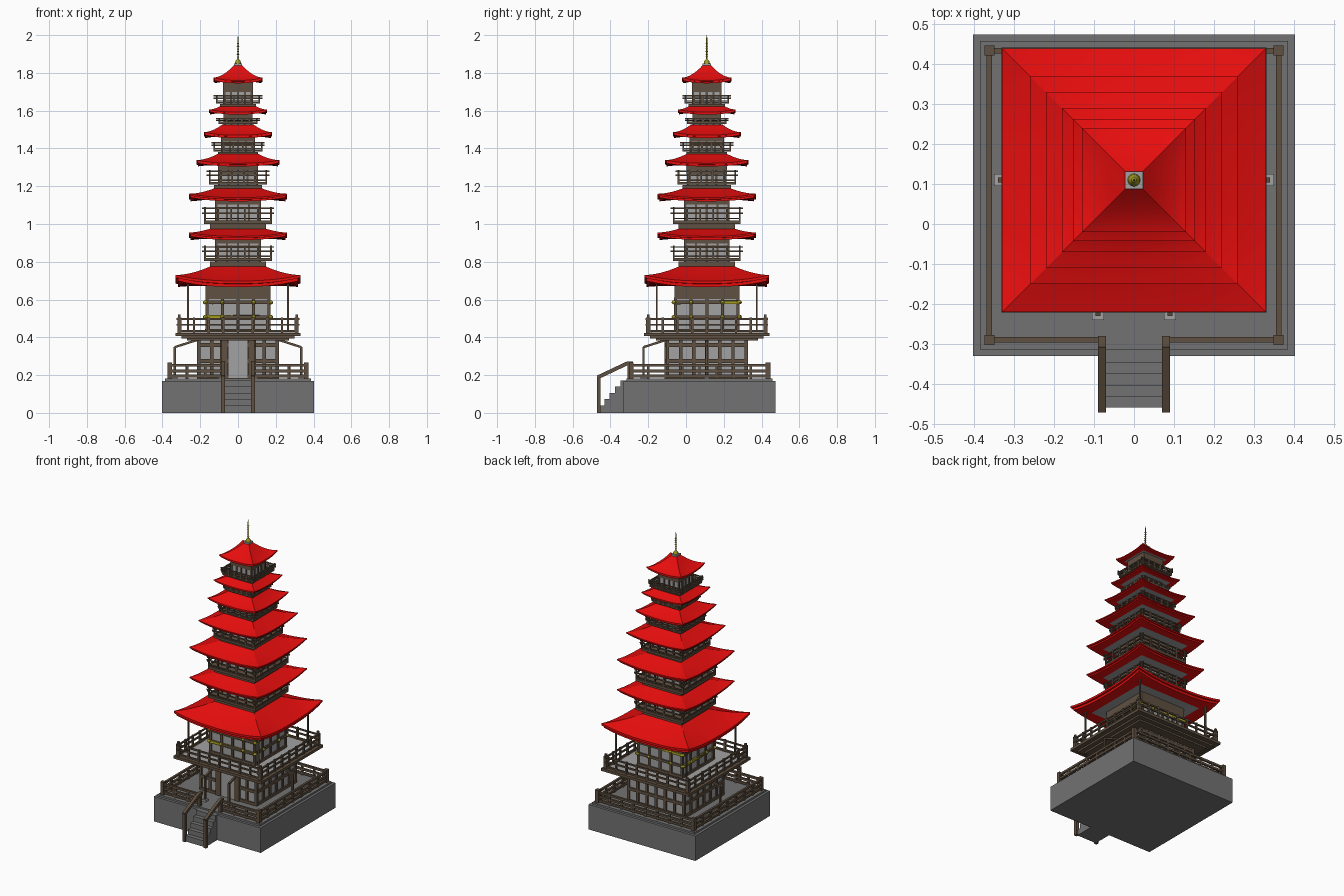
import bpy, bmesh
from math import pi, radians
from mathutils import Matrix, Vector

if "Cube" in bpy.data.objects:
    bpy.data.objects.remove(bpy.data.objects["Cube"])

TOWER_Y = 0.11   # tower axis
BASE_Y = 0.072   # plinth centre


def material(name, rgb):
    m = bpy.data.materials.new(name)
    m.use_nodes = True
    m.diffuse_color = (*rgb, 1)
    m.node_tree.nodes["Principled BSDF"].inputs["Base Color"].default_value = (*rgb, 1)
    return m


RED = material("red tile", (0.8, 0.004, 0.004))
STONE = material("grey stone", (0.17, 0.17, 0.17))
PLASTER = material("light grey plaster", (0.36, 0.36, 0.36))
WOOD = material("brown wood", (0.115, 0.08, 0.052))
GOLD = material("dull gold", (0.36, 0.32, 0.015))


def finish(bm, name, mats, y=TOWER_Y, smooth=False):
    mesh = bpy.data.meshes.new(name)
    bm.to_mesh(mesh)
    bm.free()
    ob = bpy.data.objects.new(name, mesh)
    ob.location.y = y
    for m in mats:
        mesh.materials.append(m)
    bpy.context.collection.objects.link(ob)
    if smooth:
        bpy.ops.object.select_all(action="DESELECT")
        ob.select_set(True)
        bpy.context.view_layer.objects.active = ob
        bpy.ops.object.shade_smooth_by_angle(angle=radians(35))
    return ob


def box(bm, lo, hi):
    lo, hi = Vector(lo), Vector(hi)
    mat = Matrix.Translation((lo + hi) / 2) @ Matrix.Diagonal((*(hi - lo), 1))
    bmesh.ops.create_cube(bm, size=1, matrix=mat)


def slab(bm, half, z0, z1):
    box(bm, (-half, -half, z0), (half, half, z1))


def bar(bm, p, q, w):
    p, q = Vector(p), Vector(q)
    d = q - p
    mat = Matrix.Translation((p + q) / 2) @ d.to_track_quat("Z", "Y").to_matrix().to_4x4()
    bmesh.ops.create_cube(bm, size=1, matrix=mat @ Matrix.Diagonal((w, w, d.length, 1)))


def around(bm, build, turns=(0, 1, 2, 3)):
    """Build the front side, repeated about the vertical axis."""
    for k in turns:
        n = len(bm.verts)
        build(bm)
        bmesh.ops.rotate(bm, verts=list(bm.verts)[n:], cent=(0, 0, 0),
                         matrix=Matrix.Rotation(k * pi / 2, 3, "Z"))


def steps(a, b, n):
    return [a + (b - a) * i / n for i in range(n + 1)]


def railing(bm, half, z0, z1, over, bays, w):
    def side(bm):
        for x in steps(-half, half, bays)[:-1]:
            bar(bm, (x, -half, z0), (x, -half, z1), w)
        for f in (0.15, 0.55, 0.9):
            z = z0 + (z1 - z0) * f
            e = over if f > 0.5 else 0
            bar(bm, (-half - e, -half, z), (half + e, -half, z), w * 0.8)
    around(bm, side)


def walls(name, half, z0, z1, bays, w, beams):
    bm = bmesh.new()
    slab(bm, half, z0, z1)
    finish(bm, name + "_walls", [PLASTER])

    def side(bm):
        for x in steps(-half, half, bays):
            bar(bm, (x, -half, z0), (x, -half, z1), w)
        for z in beams:
            bar(bm, (-half, -half, z), (half, -half, z), w * 1.1)
    bm = bmesh.new()
    around(bm, side)
    finish(bm, name + "_timber", [WOOD])


def roof(name, half, top_half, bottom, tip, top):
    """Concave hipped roof with upturned corners and a flat ceiling."""
    sag, thick = (tip - bottom) * 0.5, (tip - bottom) * 0.5
    rows = []
    ts = steps(-1, 1, 16)
    for s in steps(0, 1, 8):
        r = top_half + (half - top_half) * s
        rows.append([(r * t, -r, tip + (top - tip) * (1 - s) ** 1.8
                      - sag * s * s * (1 - abs(t) ** 2.5)) for t in ts])
    eave = rows[-1]
    for scale, drop in ((1, 0.45), (0.965, 0.5), (0.965, 1)):
        rows.append([(x * scale, y * scale, z - thick * drop) for x, y, z in eave])
    for scale in (0.72, 0.2):
        rows.append([(half * scale * t, -half * scale, bottom + 0.006) for t in ts])

    def side(bm):
        grid = [[bm.verts.new(p) for p in row] for row in rows]
        for j in range(len(grid) - 1):
            a, b = grid[j], grid[j + 1]
            for i in range(len(ts) - 1):
                f = bm.faces.new((a[i], b[i], b[i + 1], a[i + 1]))
                f.material_index = int(j == len(grid) - 2)
    bm = bmesh.new()
    around(bm, side)
    finish(bm, name, [RED, PLASTER], smooth=True)


# Stone plinth and front stairs
bm = bmesh.new()
slab(bm, 0.403, 0, 0.17)
slab(bm, 0.386, 0.17, 0.182)
finish(bm, "plinth", [STONE], BASE_Y)
bm = bmesh.new()
for i in range(5):
    box(bm, (-0.075, -0.46 + 0.028 * i, 0), (0.075, -0.3, 0.04 + 0.033 * i))
finish(bm, "stairs", [STONE], 0)

# Terrace railing, open at the stairs
T = 0.362


def terrace_side(bm, start=-T, end=T, bays=8):
    for x in steps(start, end, bays):
        bar(bm, (x, -T, 0.18), (x, -T, 0.25), 0.012)
    for z in (0.195, 0.222, 0.252):
        bar(bm, (start, -T, z), (end, -T, z), 0.014)


bm = bmesh.new()
around(bm, terrace_side, (1, 2, 3))
for s in (-1, 1):
    terrace_side(bm, s * T, s * 0.08, 3)
    for y in (-T, T):
        bar(bm, (s * T, y, 0.18), (s * T, y, 0.268), 0.025)
finish(bm, "terrace_railing", [WOOD], BASE_Y)
bm = bmesh.new()
for x in (-0.08, 0.08):
    bar(bm, (x, -0.462, 0), (x, -0.462, 0.19), 0.02)
    bar(bm, (x, -0.3, 0.17), (x, -0.3, 0.265), 0.02)
    bar(bm, (x, -0.468, 0.188), (x, -0.305, 0.265), 0.02)
    bar(bm, (x, -0.31, 0.262), (x, -0.28, 0.262), 0.02)
finish(bm, "stair_handrails", [WOOD], 0)

# Ground floor with door
walls("ground_floor", 0.208, 0.18, 0.4, 6, 0.018, (0.19, 0.275, 0.36))
bm = bmesh.new()
for x in (-0.07, 0.07):
    box(bm, (x - 0.018, -0.225, 0.18), (x + 0.018, -0.2, 0.4))
finish(bm, "door_frame", [WOOD])
bm = bmesh.new()
for s in (-1, 1):
    box(bm, (s * 0.026 - 0.025, -0.223, 0.185), (s * 0.026 + 0.025, -0.2, 0.395))
finish(bm, "door_leaves", [PLASTER])

# Braced poles on stone feet beside the walls
poles, feet = bmesh.new(), bmesh.new()
for x, y, ix, iy in ((-0.335, 0, -0.21, 0), (0.335, 0, 0.21, 0),
                     (-0.09, -0.335, -0.09, -0.21), (0.09, -0.335, 0.09, -0.21)):
    bar(poles, (x, y, 0.18), (x, y, 0.35), 0.012)
    bar(poles, (x, y, 0.348), (ix, iy, 0.388), 0.012)
    box(feet, (x - 0.015, y - 0.015, 0.18), (x + 0.015, y + 0.015, 0.195))
finish(poles, "braced_poles", [WOOD])
finish(feet, "pole_feet", [PLASTER])

# Main balcony with flared underside
bm = bmesh.new()
for i, half in enumerate((0.27, 0.3, 0.332)):
    slab(bm, half, 0.382 + 0.012 * i, 0.396 + 0.014 * i)
railing(bm, 0.31, 0.42, 0.505, 0.015, 8, 0.012)
for x in (-0.31, 0.31):
    for y in (-0.31, 0.31):
        bar(bm, (x, y, 0.42), (x, y, 0.505), 0.022)
        bar(bm, (x, y, 0.505), (x, y, 0.52), 0.013)
        s = 0.265 / 0.31
        bar(bm, (x * s, y * s, 0.42), (x * s, y * s, 0.7), 0.009)
finish(bm, "main_balcony", [WOOD])
bm = bmesh.new()
slab(bm, 0.295, 0.42, 0.427)
finish(bm, "main_balcony_floor", [PLASTER])

# Upper main floor, frieze and gilded beam ends
walls("main_floor", 0.165, 0.42, 0.61, 4, 0.016, (0.435, 0.508, 0.585))
bm = bmesh.new()
slab(bm, 0.172, 0.603, 0.68)
finish(bm, "main_frieze", [WOOD])


def gilding(bm):
    for x in (-0.172, -0.083, 0.083, 0.172):
        for z in (0.508, 0.585):
            bmesh.ops.create_uvsphere(bm, u_segments=8, v_segments=6, radius=0.01,
                                      matrix=Matrix.Translation((x, -0.176, z)))


bm = bmesh.new()
around(bm, gilding)
finish(bm, "gilded_beam_ends", [GOLD], smooth=True)
roof("main_roof", 0.33, 0.12, 0.667, 0.73, 0.788)

# Upper tiers: floor z, wall, rail, rail top, eave, eave bottom, tip, ridge z, ridge
TIERS = (
    (0.785, 0.115, 0.175, 0.885, 0.26, 0.915, 0.955, 0.985, 0.12),
    (0.98, 0.115, 0.175, 1.09, 0.26, 1.12, 1.16, 1.195, 0.11),
    (1.19, 0.1, 0.15, 1.285, 0.22, 1.305, 1.338, 1.375, 0.1),
    (1.37, 0.085, 0.125, 1.435, 0.18, 1.455, 1.486, 1.525, 0.085),
    (1.52, 0.07, 0.1, 1.56, 0.153, 1.58, 1.606, 1.635, 0.075),
    (1.625, 0.073, 0.113, 1.683, 0.13, 1.745, 1.775, 1.84, 0.022),
)
for n, (z, wall, rail, rail_top, eave, low, tip, top, ridge) in enumerate(TIERS):
    name = "tier_" + str(n + 2)
    deck = z + (rail_top - z) * 0.35
    walls(name, wall, z, low + 0.01, 4, 0.011, (low - 0.035, low - 0.012, low))
    bm = bmesh.new()
    slab(bm, rail * 0.85, z - 0.01, (z + deck) / 2)
    slab(bm, rail + 0.004, (z + deck) / 2 + 0.002, deck)
    railing(bm, rail, deck, rail_top, 0.016, 5, 0.009)
    finish(bm, name + "_balcony", [WOOD])
    roof(name + "_roof", eave, ridge, low, tip, top)
bm = bmesh.new()
slab(bm, 0.079, 1.7, 1.75)
finish(bm, "top_frieze", [WOOD])

# Finial on a stone cap
bm = bmesh.new()
slab(bm, 0.022, 1.83, 1.85)
finish(bm, "finial_cap", [PLASTER])
profile = [(0, 1.85), (0.016, 1.85), (0.014, 1.862), (0.005, 1.872)]
for z in steps(1.885, 1.955, 5):
    profile += [(0.003, z - 0.004), (0.007, z), (0.003, z + 0.004)]
profile += [(0.003, 1.985), (0, 2)]
bm = bmesh.new()
vs = [bm.verts.new((r, 0, z)) for r, z in profile]
es = [bm.edges.new(pair) for pair in zip(vs, vs[1:])]
bmesh.ops.spin(bm, geom=vs + es, cent=(0, 0, 0), axis=(0, 0, 1), angle=2 * pi, steps=12)
bmesh.ops.remove_doubles(bm, verts=bm.verts, dist=0.0001)
bmesh.ops.recalc_face_normals(bm, faces=bm.faces)
finish(bm, "finial", [GOLD], smooth=True)
